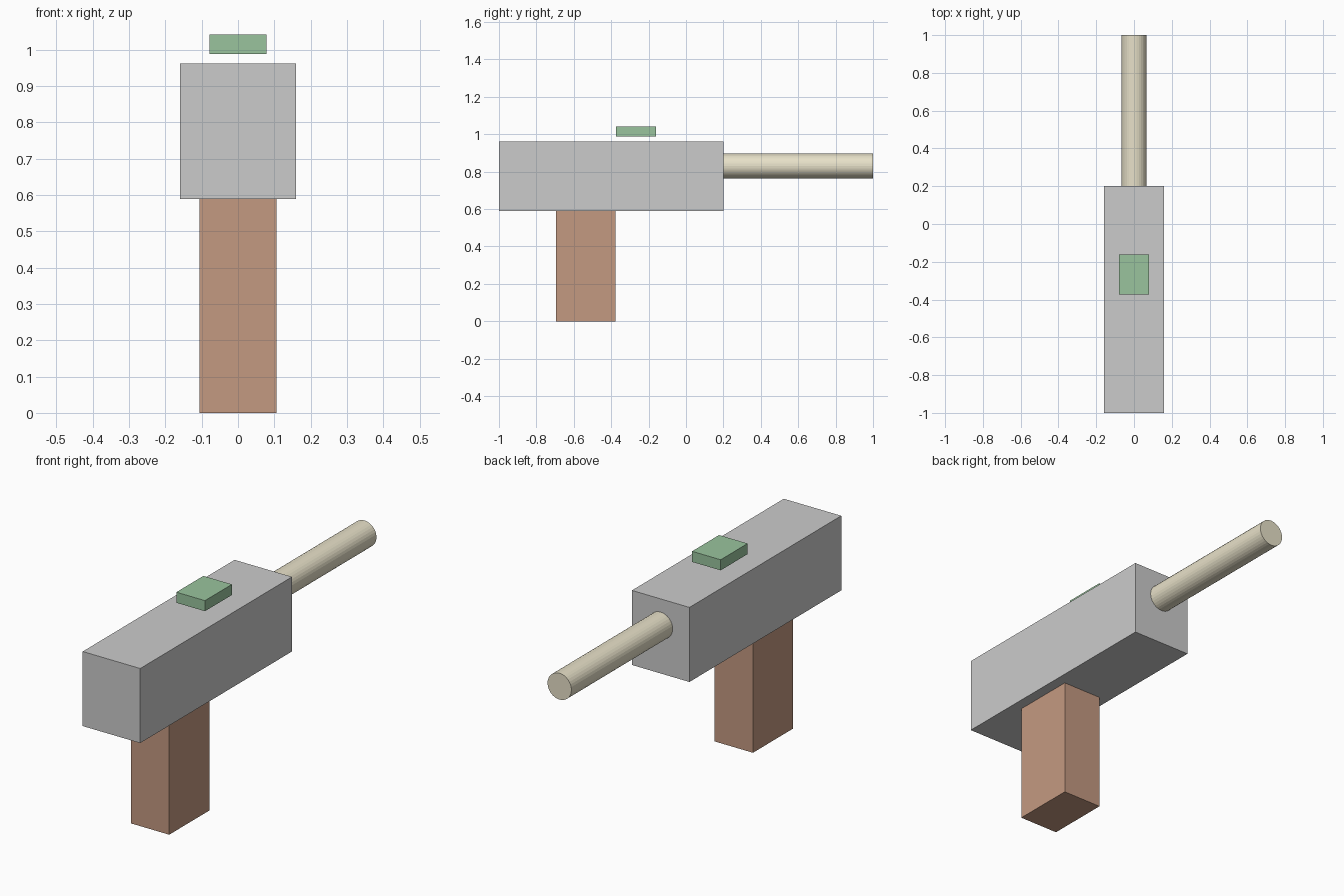
import bpy, math

if "Cube" in bpy.data.objects:
    bpy.data.objects.remove(bpy.data.objects["Cube"])


def paint(obj, name, rgb):
    mat = bpy.data.materials.new(name)
    mat.diffuse_color = (*rgb, 1)
    mat.use_nodes = True
    mat.node_tree.nodes["Principled BSDF"].inputs["Base Color"].default_value = mat.diffuse_color
    obj.data.materials.append(mat)


def box(name, x, y, z):
    """Box from (min, max) ranges on each axis."""
    ranges = (x, y, z)
    bpy.ops.mesh.primitive_cube_add(size=1, location=[(a + b) / 2 for a, b in ranges])
    obj = bpy.context.object
    obj.name = name
    obj.scale = [b - a for a, b in ranges]
    bpy.ops.object.transform_apply(location=False, rotation=False, scale=True)
    return obj


# Main body, left grey
box("body", (-0.159, 0.159), (-1.0, 0.2), (0.589, 0.962))

# Handle below the body
grip = box("grip", (-0.106, 0.106), (-0.695, -0.378), (0.0, 0.589))
paint(grip, "grip_brown", (0.55, 0.32, 0.22))

# Sight block floating just above the body
sight = box("sight", (-0.079, 0.079), (-0.374, -0.161), (0.988, 1.041))
paint(sight, "sight_green", (0.32, 0.55, 0.34))

# Barrel running out of the back face
bpy.ops.mesh.primitive_cylinder_add(vertices=32, radius=0.066, depth=0.8,
                                    location=(0, 0.6, 0.83),
                                    rotation=(math.pi / 2, 0, 0))
barrel = bpy.context.object
barrel.name = "barrel"
paint(barrel, "barrel_cream", (0.8, 0.75, 0.58))
